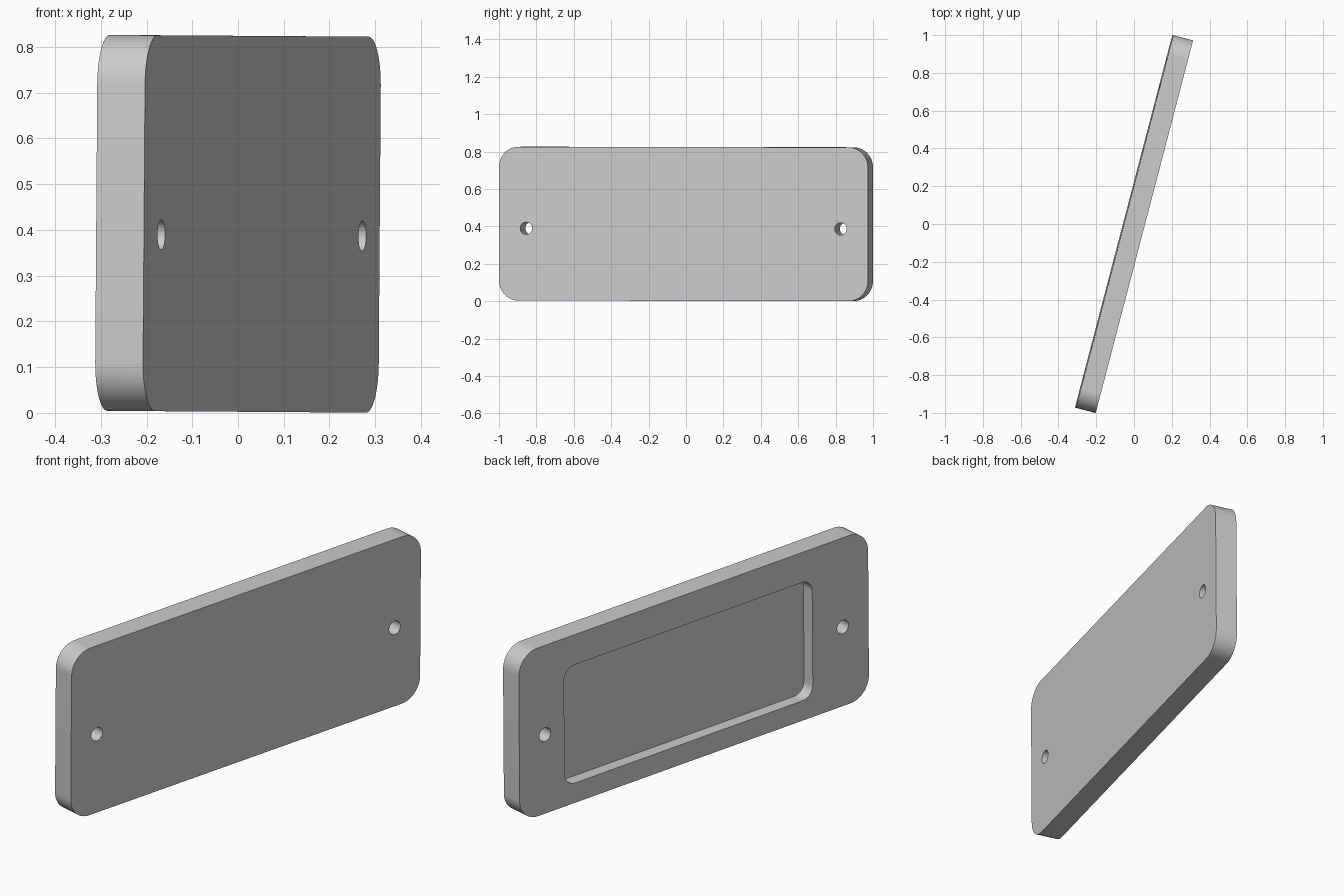
import bpy, bmesh
from math import radians, sin, cos, pi
from mathutils import Euler

cube = bpy.data.objects.get("Cube")
if cube:
    bpy.data.objects.remove(cube, do_unlink=True)

LENGTH, HEIGHT, THICK = 2.038, 0.822, 0.108
CORNER, SEGMENTS = 0.107, 16
FEATURE_Z = -0.025          # holes and recess sit slightly below the middle

# Plain grey
grey = bpy.data.materials.new("plain_grey")
grey.use_nodes = True
color = (0.6, 0.6, 0.6, 1)
grey.diffuse_color = color
grey.node_tree.nodes["Principled BSDF"].inputs["Base Color"].default_value = color


def rounded_block(name, length, height, radius, x0, x1, y=0, z=0):
    """Rounded rectangle in the YZ plane, extruded from x0 to x1."""
    bm = bmesh.new()
    corners = [(1, 1), (-1, 1), (-1, -1), (1, -1)]
    ring = []
    for quarter, (sy, sz) in enumerate(corners):
        cy = y + sy * (length / 2 - radius)
        cz = z + sz * (height / 2 - radius)
        for i in range(SEGMENTS + 1):
            a = (quarter + i / SEGMENTS) * pi / 2
            ring.append(bm.verts.new((x0, cy + radius * cos(a), cz + radius * sin(a))))
    bmesh.ops.remove_doubles(bm, verts=ring, dist=1e-5)
    face = bm.faces.new(list(bm.verts))
    out = bmesh.ops.extrude_face_region(bm, geom=[face])
    verts = [g for g in out["geom"] if isinstance(g, bmesh.types.BMVert)]
    bmesh.ops.translate(bm, verts=verts, vec=(x1 - x0, 0, 0))
    bmesh.ops.recalc_face_normals(bm, faces=bm.faces)
    mesh = bpy.data.meshes.new(name)
    bm.to_mesh(mesh)
    bm.free()
    mesh.materials.append(grey)
    obj = bpy.data.objects.new(name, mesh)
    bpy.context.collection.objects.link(obj)
    return obj


# Plate body
half = THICK / 2
plate = rounded_block("plate", LENGTH, HEIGHT, CORNER, -half, half)

# Rear recess and the two through holes
cutters = [rounded_block("recess_cutter", 1.448, 0.578, 0.06,
                         -half - 0.05, -half + 0.06, 0.032, FEATURE_Z)]
for side in (-1, 1):
    cutters.append(rounded_block("hole_cutter", 0.066, 0.066, 0.033,
                                 -THICK, THICK, side * 0.869, FEATURE_Z))

bpy.ops.object.select_all(action="DESELECT")
bpy.context.view_layer.objects.active = plate
plate.select_set(True)
for cutter in cutters:
    cutter.hide_render = True
    mod = plate.modifiers.new("cut", "BOOLEAN")
    mod.operation = "DIFFERENCE"
    mod.solver = "EXACT"
    mod.object = cutter
    bpy.ops.object.modifier_apply(modifier=mod.name)
    bpy.data.objects.remove(cutter, do_unlink=True)

bpy.ops.object.shade_smooth_by_angle(angle=radians(30))

# Turn the plate, with a very slight lean
plate.rotation_euler = Euler((radians(-0.1), radians(0.4), radians(-14.65)))
plate.location = (0, 0, 0.4135)
